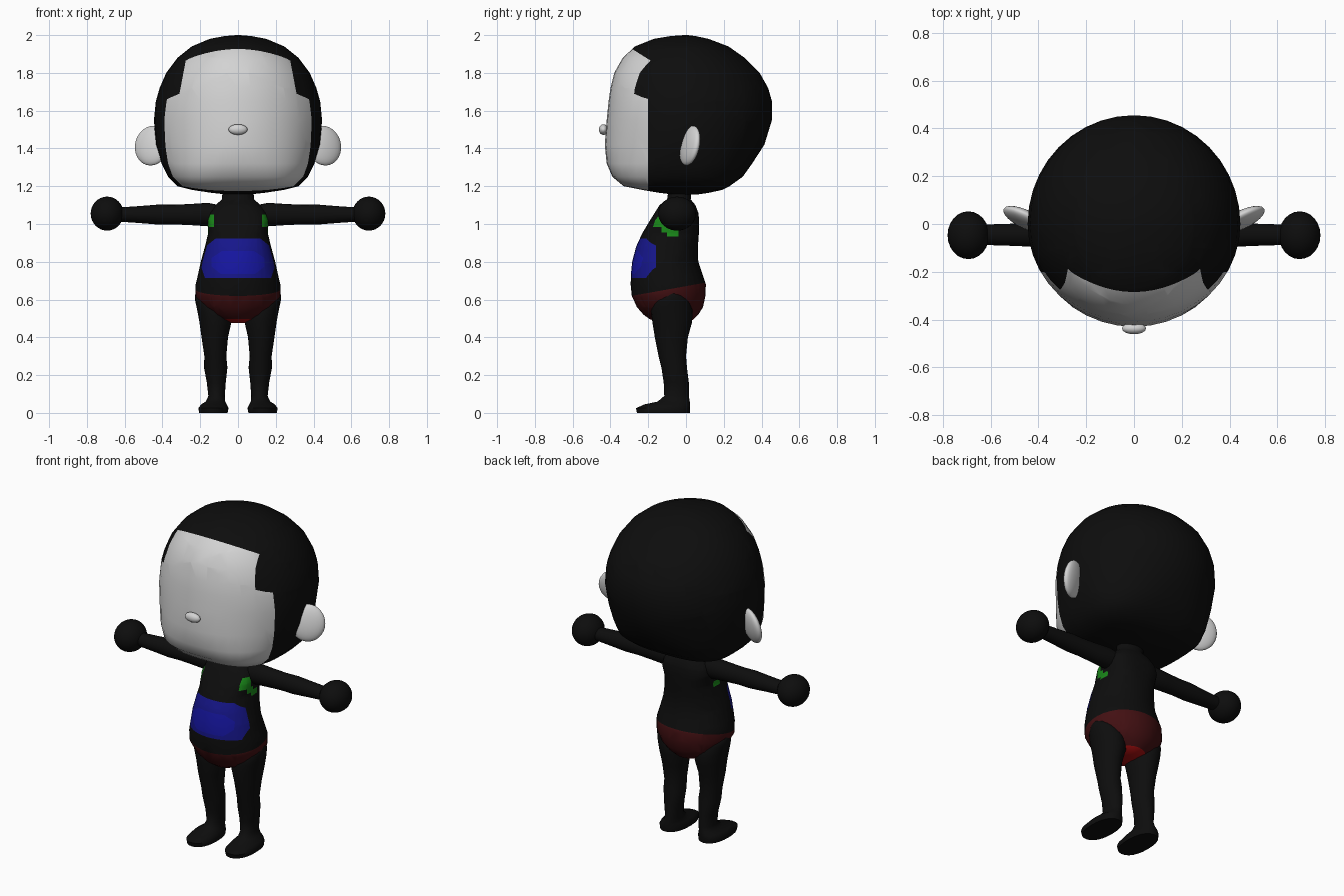
import bpy
import bmesh
import math
from mathutils import Vector, Matrix, Euler

cube = bpy.data.objects.get("Cube")
if cube:
    bpy.data.objects.remove(cube, do_unlink=True)


def make_material(name, r, g, b):
    mat = bpy.data.materials.new(name)
    mat.use_nodes = True
    mat.diffuse_color = (r, g, b, 1)
    mat.node_tree.nodes["Principled BSDF"].inputs["Base Color"].default_value = (r, g, b, 1)
    return mat


black = make_material("soft black", .004, .004, .004)
white = make_material("pale grey", .65, .65, .65)
blue = make_material("belly blue", .008, .008, .26)
bright_blue = make_material("bright blue", .008, .008, .36)
maroon = make_material("dark red", .055, .005, .006)
red = make_material("bright red", .38, .005, .005)
green = make_material("green", .01, .25, .01)


def loft(rows, segments=32, centre_y=None):
    """Skin superellipse rings; a row is height, x range, y range, squareness."""
    bm = bmesh.new()
    rings = []
    for z, x0, x1, y0, y1, power in rows:
        cx, hx = (x0 + x1) / 2, (x1 - x0) / 2
        cy = (y0 + y1) / 2 if centre_y is None else centre_y
        ring = []
        for i in range(segments):
            a = math.tau * i / segments
            c, s = math.cos(a), math.sin(a)
            x = cx + hx * math.copysign(abs(c) ** (2 / power), c)
            depth = y1 - cy if s > 0 else cy - y0
            y = cy + depth * math.copysign(abs(s) ** (2 / power), s)
            ring.append(bm.verts.new((x, y, z)))
        rings.append(ring)
    for low, high in zip(rings, rings[1:]):
        for i in range(segments):
            j = (i + 1) % segments
            bm.faces.new((low[i], low[j], high[j], high[i]))
    bm.faces.new(rings[0][::-1])
    bm.faces.new(rings[-1])
    return bm


def ellipsoid(centre, radii, turn=(0, 0, 0)):
    bm = bmesh.new()
    bmesh.ops.create_uvsphere(bm, u_segments=24, v_segments=16, radius=1)
    matrix = Matrix.LocRotScale(Vector(centre), Euler(turn), Vector(radii))
    bmesh.ops.transform(bm, matrix=matrix, verts=bm.verts)
    return bm


def paint(bm, planes, slot):
    """Cut the mesh along half spaces (normal, limit) and colour what is inside all."""
    planes = [(Vector(n), d) for n, d in planes]
    for n, d in planes:
        bmesh.ops.bisect_plane(bm, geom=bm.verts[:] + bm.edges[:] + bm.faces[:],
                               dist=.0001, plane_co=n * d / n.length_squared, plane_no=n)
    for face in bm.faces:
        c = face.calc_center_median()
        if all(n.dot(c) < d for n, d in planes):
            face.material_index = slot


def outline(points, depth):
    """Half spaces of a convex front outline, clockwise from its left end, mirrored in x."""
    loop = points + [(-x, z) for x, z in reversed(points)]
    planes = [((0, 1, 0), depth)]
    for (xa, za), (xb, zb) in zip(loop, loop[1:] + loop[:1]):
        n = (za - zb, 0, xb - xa)
        planes.append((n, n[0] * xa + n[2] * za))
    return planes


def finish(name, bm, materials, mirrored=False):
    bmesh.ops.recalc_face_normals(bm, faces=bm.faces)
    mesh = bpy.data.meshes.new(name)
    bm.to_mesh(mesh)
    bm.free()
    for mat in materials:
        mesh.materials.append(mat)
    obj = bpy.data.objects.new(name, mesh)
    bpy.context.collection.objects.link(obj)
    for other in bpy.context.selected_objects:
        other.select_set(False)
    obj.select_set(True)
    bpy.context.view_layer.objects.active = obj
    bpy.ops.object.shade_smooth_by_angle(angle=math.radians(60))
    if mirrored:
        obj.modifiers.new("Mirror", "MIRROR").use_mirror_merge = False
    return obj


# Head: height, half width, front, back, squareness
head_rows = [
    (1.155, .05, -.06, .05, 2), (1.165, .14, -.14, .12, 2.2), (1.18, .24, -.23, .19, 2.6),
    (1.2, .32, -.33, .23, 3), (1.25, .37, -.39, .3, 2.7), (1.32, .405, -.42, .35, 2.3),
    (1.42, .435, -.43, .415, 2), (1.55, .445, -.42, .455, 2), (1.65, .435, -.41, .455, 2),
    (1.72, .415, -.4, .435, 2), (1.8, .38, -.38, .39, 2), (1.88, .32, -.335, .31, 2),
    (1.94, .245, -.27, .225, 2), (1.98, .15, -.17, .12, 2), (1.995, .07, -.08, .05, 2),
    (2, .01, -.01, .01, 2),
]
head = loft([(z, -w, w, f, b, p) for z, w, f, b, p in head_rows], 40, 0)
# Pale face with a notched hairline
paint(head, [((0, 1, 0), -.2), ((.43, 0, 1), 1.823), ((-.43, 0, 1), 1.823)], 1)
paint(head, [((1, 0, .19), .631), ((-1, 0, .19), .631), ((0, .63, 1), 1.747),
             ((0, 1, 0), -.1), ((0, 0, -1), -1.6)], 1)
finish("head", head, [black, white])

finish("nose", ellipsoid((0, -.437, 1.5), (.05, .024, .028)), [white])
finish("ears", ellipsoid((.455, .02, 1.415), (.1, .033, .107), (-.2, 0, .45)), [white], True)

# Torso and neck
torso_rows = [
    (.475, .04, -.12, 0, 2), (.495, .1, -.19, .04, 2), (.52, .15, -.225, .065, 2),
    (.56, .19, -.26, .09, 2), (.62, .226, -.287, .103, 2), (.68, .224, -.293, .105, 2),
    (.74, .21, -.291, .085, 2), (.8, .197, -.285, .065, 2), (.88, .175, -.264, .063, 2.2),
    (.95, .158, -.232, .068, 2.5), (1.02, .16, -.19, .07, 3), (1.06, .15, -.165, .065, 2.8),
    (1.1, .12, -.14, .05, 2.4), (1.13, .085, -.1, .025, 2), (1.2, .08, -.09, .03, 2),
]
torso = loft([(z, -w, w, f, b, p) for z, w, f, b, p in torso_rows])
# Briefs, with a bright patch underneath
paint(torso, [((0, -.18, 1), .671)], 1)
paint(torso, [((0, 0, 1), .498)], 2)
# Belly panel and its brighter middle
paint(torso, outline([(-.175, .713), (-.2, .79), (-.185, .87), (-.12, .922)], -.16), 3)
paint(torso, outline([(-.09, .735), (-.14, .775), (-.14, .82), (-.085, .857)], -.16), 4)
# Green marks around each armpit
for side in (-1, 1):
    paint(torso, [((-side, 0, 0), -.127), ((0, 1, 0), -.1),
                  ((0, 0, 1), 1.05), ((0, 0, -1), -.985)], 5)
    paint(torso, [((-side, 0, 0), -.1), ((0, 1, 0), -.04), ((0, -1, 0), .1),
                  ((0, 0, 1), .968), ((0, 0, -1), -.935)], 5)
    paint(torso, [((-side, 0, 0), -.1), ((0, 1, 0), -.08), ((0, -1, 0), .13),
                  ((0, 0, 1), .99), ((0, 0, -1), -.955)], 5)
finish("torso", torso, [black, maroon, red, blue, bright_blue, green])

# Legs and feet: height, inner, outer, front, back, squareness
leg_rows = [
    (0, .055, .205, -.26, .02, 2.3), (.025, .05, .21, -.265, .022, 2.3),
    (.045, .06, .195, -.22, .022, 2.2), (.06, .068, .17, -.15, .02, 2),
    (.09, .07, .157, -.115, .015, 2), (.16, .065, .165, -.118, .015, 2),
    (.24, .056, .18, -.13, .005, 2), (.3, .062, .178, -.145, 0, 2),
    (.4, .053, .193, -.165, .01, 2), (.48, .035, .204, -.178, .032, 2),
    (.54, .04, .215, -.185, .035, 2), (.59, .06, .226, -.175, .02, 2),
    (.62, .09, .229, -.145, 0, 2), (.64, .12, .22, -.1, -.04, 2),
]
finish("legs", loft(leg_rows, 24), [black], True)

# Arms: built upright, then swung out sideways
arm_rows = [(.1, .05, .05), (.16, .054, .062), (.25, .05, .056), (.34, .047, .052),
            (.42, .05, .053), (.52, .046, .045), (.65, .042, .036)]
arm = loft([(x, -h, h, -d, d, 2) for x, d, h in arm_rows], 20)
swing = Matrix.Translation((0, -.045, 1.05)) @ Matrix.Rotation(math.pi / 2, 4, "Y")
bmesh.ops.transform(arm, matrix=swing, verts=arm.verts)
finish("arms", arm, [black], True)
finish("hands", ellipsoid((.693, -.047, 1.055), (.087, .1, .09)), [black], True)
